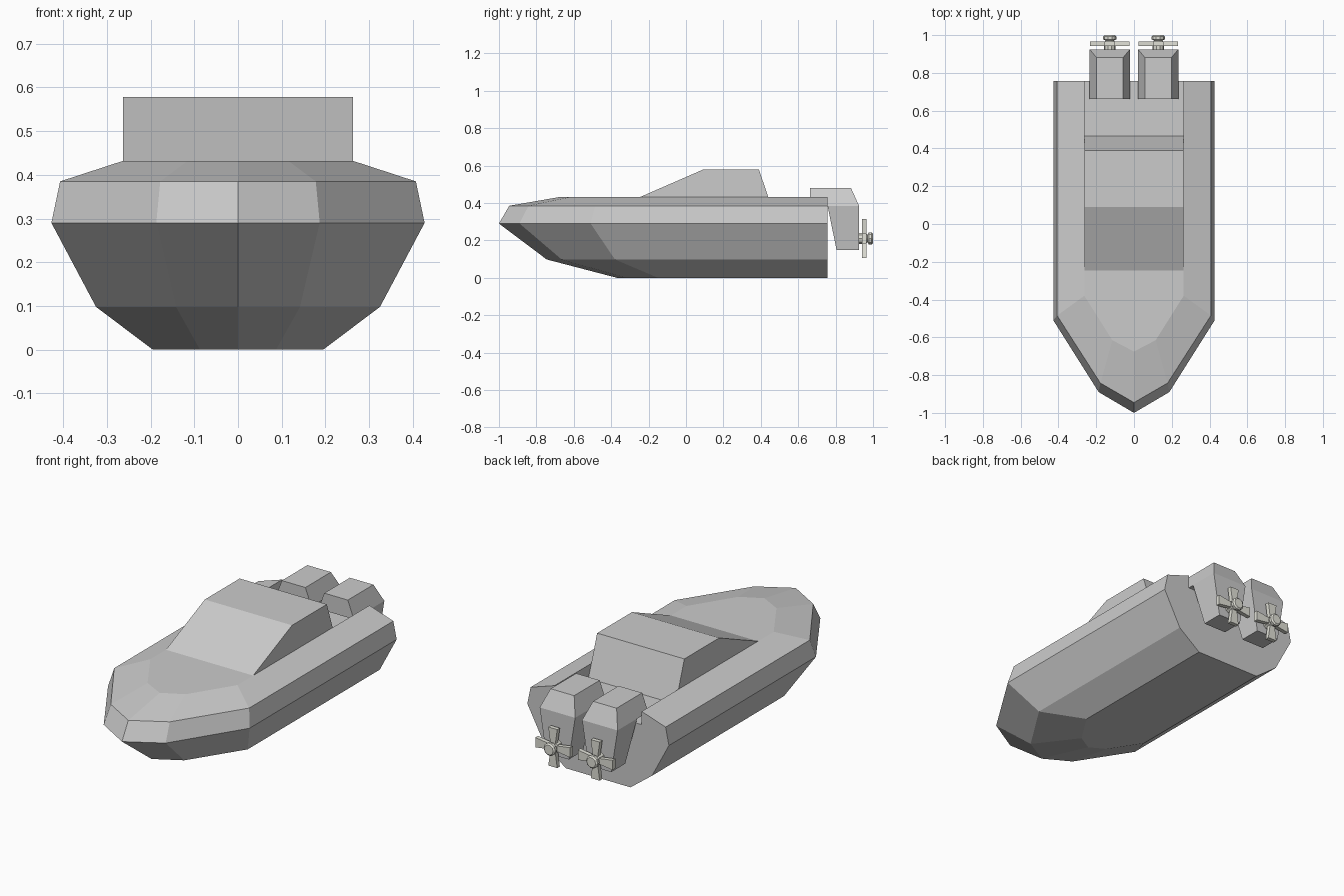
import bpy, bmesh, math
from mathutils import Matrix, Vector

if "Cube" in bpy.data.objects:
    bpy.data.objects.remove(bpy.data.objects["Cube"])


def finish(bm, name, mirror=False, mat=None):
    bmesh.ops.recalc_face_normals(bm, faces=bm.faces)
    me = bpy.data.meshes.new(name)
    bm.to_mesh(me)
    bm.free()
    ob = bpy.data.objects.new(name, me)
    bpy.context.collection.objects.link(ob)
    if mirror:
        ob.modifiers.new("Mirror", 'MIRROR').use_mirror_merge = False
    if mat:
        me.materials.append(mat)
    return ob


def loft(bm, rings, caps=True):
    """Skin closed rings of points, optionally capping both ends."""
    vs = [[bm.verts.new(p) for p in r] for r in rings]
    n = len(vs[0])
    for a, b in zip(vs, vs[1:]):
        for i in range(n):
            j = (i + 1) % n
            bm.faces.new((a[i], a[j], b[j], b[i]))
    if caps:
        bm.faces.new(vs[0])
        bm.faces.new(vs[-1])
    return vs


STERN, WELL_Y = 0.757, 0.44
DECK_W, DECK_Z, FLOOR_Z = 0.263, 0.432, 0.36

# Hull: z, bow y, shoulder (x, y), full half width and where it begins
levels = [
    (0.0, -0.37, 0.087, -0.32, 0.195, -0.15),
    (0.098, -0.745, 0.142, -0.665, 0.325, -0.38),
    (0.29, -1.0, 0.187, -0.89, 0.427, -0.51),
    (0.385, -0.945, 0.178, -0.842, 0.407, -0.485),
    (DECK_Z, -0.675, 0.115, -0.615, DECK_W, -0.38),
]
bm = bmesh.new()
rows = []
for z, bow, sx, sy, w, wy in levels:
    half = [(sx, sy), (w, wy), (w, WELL_Y), (w, STERN)]
    pts = [(-x, y) for x, y in reversed(half)] + [(0, bow)] + half
    rows.append([bm.verts.new((x, y, z)) for x, y in pts])
for a, b in zip(rows, rows[1:]):
    for i in range(len(a) - 1):
        bm.faces.new((a[i], a[i + 1], b[i + 1], b[i]))
bm.faces.new(rows[0])
bm.faces.new(rows[-1][1:-1])
# Sunken aft deck and notched transom
top = rows[-1]
fl, fr, al, ar = [bm.verts.new((x, y, FLOOR_Z)) for x, y in
                  ((-DECK_W, 0.465), (DECK_W, 0.465),
                   (-DECK_W, STERN), (DECK_W, STERN))]
bm.faces.new((fl, fr, ar, al))
bm.faces.new((top[1], top[-2], fr, fl))
bm.faces.new((top[0], top[1], fl, al))
bm.faces.new((top[-2], top[-1], ar, fr))
bm.faces.new([r[-1] for r in rows] + [ar, al] + [r[0] for r in reversed(rows)])
finish(bm, "hull")

# Cabin with raked windshield
bm = bmesh.new()
profile = [(-0.245, DECK_Z), (0.09, 0.578), (0.39, 0.578), (WELL_Y, DECK_Z)]
loft(bm, [[(s * DECK_W, y, z) for y, z in profile] for s in (-1, 1)])
finish(bm, "cabin")

# Outboard motors: rectangles given as z, half width, front y, back y
CX = 0.128


def rect(z, w, y0, y1):
    return [(CX - w, y0, z), (CX + w, y0, z), (CX + w, y1, z), (CX - w, y1, z)]


bm = bmesh.new()
loft(bm, [rect(0.148, 0.069, 0.805, 0.925), rect(0.385, 0.107, 0.757, 0.925),
          rect(0.385, 0.107, 0.662, 0.925), rect(0.48, 0.071, 0.662, 0.882)])
bmesh.ops.remove_doubles(bm, verts=bm.verts, dist=1e-5)
finish(bm, "outboard_motor", mirror=True)

# Propellers: turned hub and four flared blades
metal = bpy.data.materials.new("propeller_metal")
metal.diffuse_color = (0.75, 0.75, 0.68, 1)
metal.use_nodes = True
metal.node_tree.nodes["Principled BSDF"].inputs["Base Color"].default_value = metal.diffuse_color
PZ = 0.21
bm = bmesh.new()
hub = [(0.92, 0.03), (0.962, 0.03), (0.971, 0.021), (0.978, 0.035),
       (0.993, 0.035), (1.0, 0.027)]
loft(bm, [[(CX + r * math.cos(k * math.pi / 5), y, PZ + r * math.sin(k * math.pi / 5))
           for k in range(10)] for y, r in hub])
finish(bm, "propeller_hub", mirror=True, mat=metal)

bm = bmesh.new()
for k in range(4):
    turn = Matrix.Rotation(k * math.pi / 2, 3, 'Y')
    rings = []
    for r, w in ((0.015, 0.014), (0.105, 0.027)):
        rings.append([turn @ Vector((x, y, r)) + Vector((CX, 0, PZ))
                      for x, y in ((-w, 0.942), (w, 0.942), (w, 0.965), (-w, 0.965))])
    loft(bm, rings)
finish(bm, "propeller_blades", mirror=True, mat=metal)
